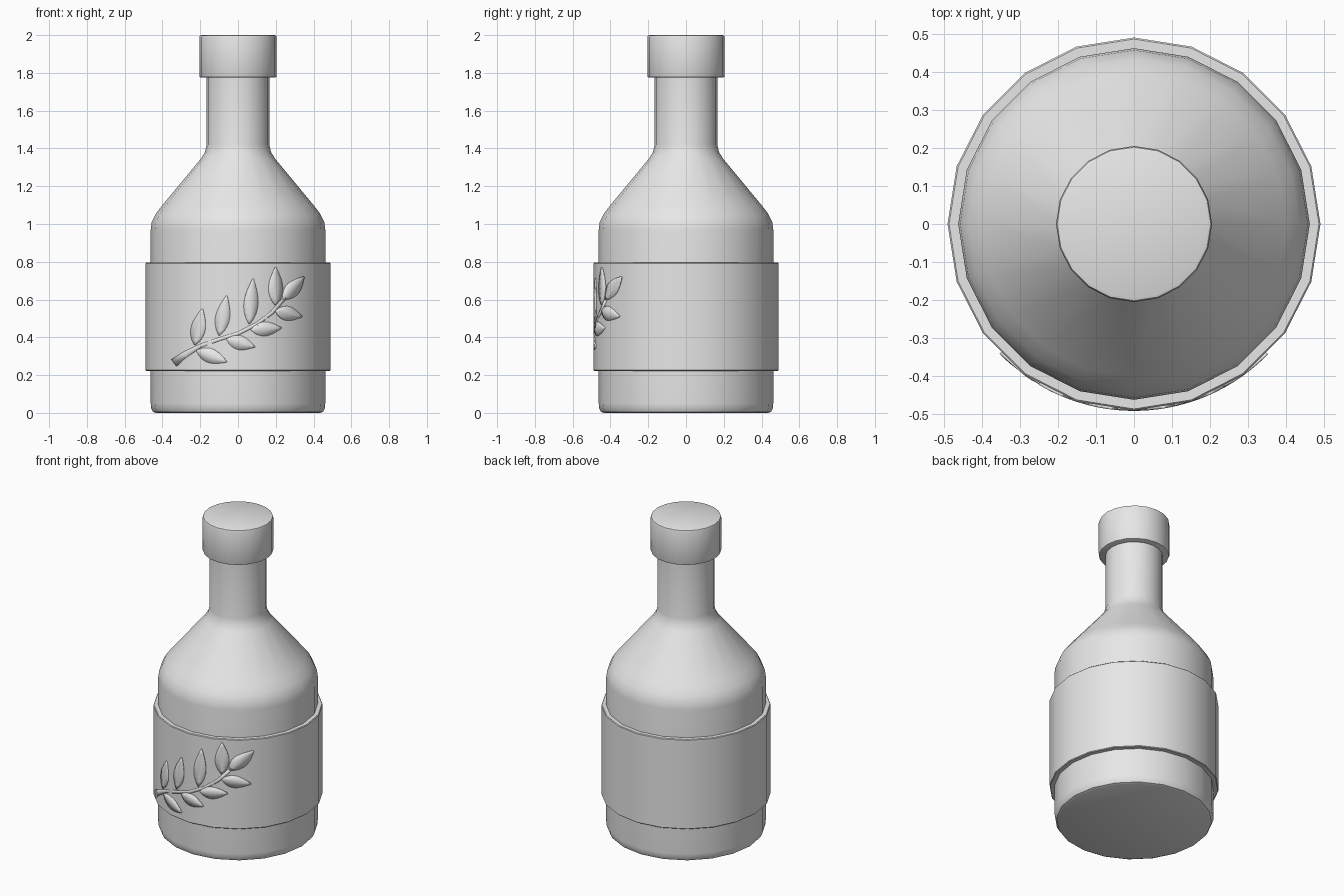
import bpy
import math
from mathutils import Vector

SIDES = 20
LABEL_R = 0.49

cube = bpy.data.objects.get("Cube")
if cube:
    bpy.data.objects.remove(cube, do_unlink=True)

grey = bpy.data.materials.new("light grey")
grey.use_nodes = True
grey.diffuse_color = (0.8, 0.8, 0.8, 1)
grey.node_tree.nodes["Principled BSDF"].inputs["Base Color"].default_value = grey.diffuse_color


def make_object(name, verts, faces):
    mesh = bpy.data.meshes.new(name)
    mesh.from_pydata(verts, [], faces)
    mesh.materials.append(grey)
    obj = bpy.data.objects.new(name, mesh)
    bpy.context.collection.objects.link(obj)
    bpy.ops.object.select_all(action='DESELECT')
    obj.select_set(True)
    bpy.context.view_layer.objects.active = obj
    bpy.ops.object.shade_smooth_by_angle(angle=math.radians(35))
    return obj


def lathe(name, profile, closed=False):
    """Spin (radius, height) points, listed bottom to top on the outside."""
    n = len(profile)
    verts = [(r * math.sin(math.tau * i / SIDES), -r * math.cos(math.tau * i / SIDES), z)
             for i in range(SIDES) for r, z in profile]
    faces = []
    for i in range(SIDES):
        a, b = i * n, (i + 1) % SIDES * n
        for k in range(n if closed else n - 1):
            j = (k + 1) % n
            faces.append((a + k, b + k, b + j, a + j))
    if not closed:
        faces.append([i * n for i in reversed(range(SIDES))])
        faces.append([i * n + n - 1 for i in range(SIDES)])
    return make_object(name, verts, faces)


def on_label(p):
    """Project a front-facing (x, z) point onto the round label."""
    r = LABEL_R + 0.001
    return (p.x, -math.sqrt(r * r - p.x * p.x), p.y)


def ribbon(name, path, widths):
    """Thin raised strip that follows the label, with a half width per point."""
    verts, faces = [], []
    for i, p in enumerate(path):
        along = (path[min(i + 1, len(path) - 1)] - path[max(i - 1, 0)]).normalized()
        side = Vector((along.y, -along.x)) * widths[i]
        verts += [on_label(p - side), on_label(p), on_label(p + side)]
    for i in range(len(path) - 1):
        for k in range(2):
            a = i * 3 + k
            faces.append((a, a + 1, a + 4, a + 3))
    obj = make_object(name, verts, faces)
    obj.data.flip_normals()
    if obj.data.polygons[0].normal.y > 0:
        obj.data.flip_normals()
    solid = obj.modifiers.new("thickness", 'SOLIDIFY')
    solid.thickness = 0.008
    solid.offset = -1
    return obj


def leaf(name, base, tip, half_width):
    base, tip, steps = Vector(base), Vector(tip), 8
    path = [base.lerp(tip, i / steps) for i in range(steps + 1)]
    widths = [0.003 + half_width * math.sin(math.pi * (i / steps) ** 0.85)
              for i in range(steps + 1)]
    ribbon(name, path, widths)


# Bottle body with shoulder and neck
lathe("bottle", [(0.435, 0), (0.45, 0.006), (0.46, 0.025), (0.462, 0.05), (0.462, 0.97),
                 (0.457, 1.01), (0.435, 1.055), (0.40, 1.1), (0.197, 1.345),
                 (0.175, 1.38), (0.166, 1.42), (0.166, 1.79)])

# Stopper cap
lathe("cap", [(0.195, 1.775), (0.202, 1.778), (0.205, 1.785),
              (0.205, 1.988), (0.202, 1.997), (0.195, 2.0)])

# Label band wrapped around the body
lathe("label_band", [(0.45, 0.222), (0.486, 0.222), (LABEL_R, 0.226),
                     (LABEL_R, 0.791), (0.486, 0.795), (0.45, 0.795)], closed=True)

# Sprig on the front of the label: stem, then leaves above and below
stem = [Vector(p) for p in [(-0.34, 0.265), (-0.28, 0.31), (-0.2, 0.355), (-0.1, 0.39),
                            (0, 0.42), (0.1, 0.47), (0.18, 0.53), (0.25, 0.61)]]
ribbon("sprig_stem", stem, [0.022, 0.016] + [0.009] * 6)

leaves = [((0.24, 0.60), (0.35, 0.72)), ((0.20, 0.57), (0.20, 0.77)),
          ((0.06, 0.47), (0.08, 0.71)), ((-0.10, 0.41), (-0.06, 0.62)),
          ((-0.23, 0.36), (-0.19, 0.55)), ((-0.22, 0.33), (-0.06, 0.27)),
          ((-0.06, 0.39), (0.09, 0.35)), ((0.07, 0.44), (0.23, 0.45)),
          ((0.20, 0.54), (0.34, 0.51))]
for number, (base, tip) in enumerate(leaves, 1):
    leaf(f"sprig_leaf_{number}", base, tip, 0.035)
